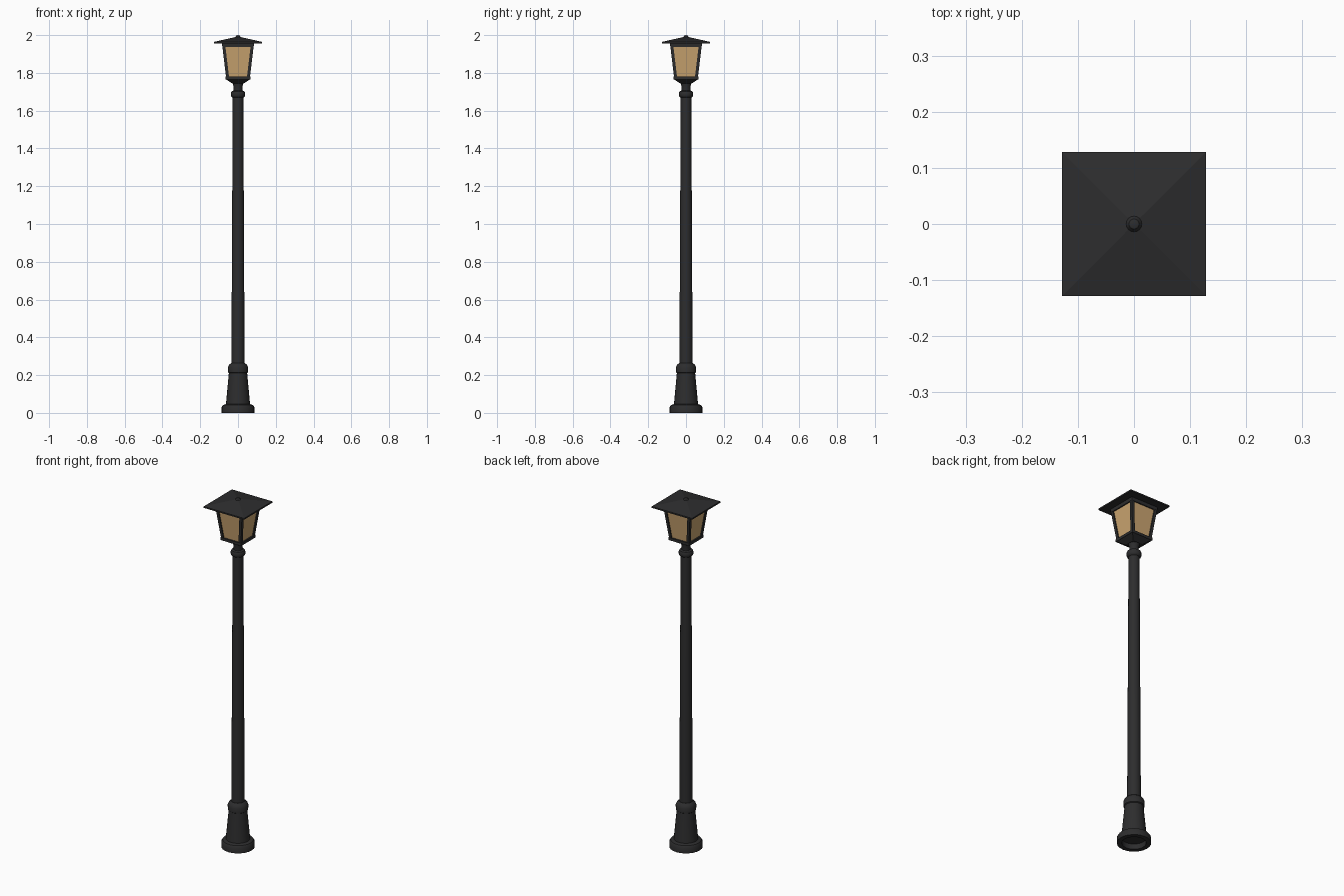
import bpy, bmesh, math

if "Cube" in bpy.data.objects:
    bpy.data.objects.remove(bpy.data.objects["Cube"], do_unlink=True)


def make_material(name, color):
    mat = bpy.data.materials.new(name)
    mat.use_nodes = True
    mat.diffuse_color = color
    mat.node_tree.nodes["Principled BSDF"].inputs["Base Color"].default_value = color
    return mat


iron = make_material("black iron", (0.026, 0.026, 0.027, 1))
glass = make_material("amber glass", (0.60, 0.38, 0.165, 1))


def finish(name, bm, mat, smooth=False):
    bmesh.ops.recalc_face_normals(bm, faces=bm.faces)
    mesh = bpy.data.meshes.new(name)
    bm.to_mesh(mesh)
    bm.free()
    mesh.materials.append(mat)
    obj = bpy.data.objects.new(name, mesh)
    bpy.context.collection.objects.link(obj)
    if smooth:
        bpy.ops.object.select_all(action="DESELECT")
        obj.select_set(True)
        bpy.context.view_layer.objects.active = obj
        bpy.ops.object.shade_smooth_by_angle(angle=math.radians(35))
    return obj


def lathe(name, profile, sides=24):
    """Spin a (radius, height) profile around the z axis."""
    bm = bmesh.new()
    verts = [bm.verts.new((r, 0, z)) for r, z in profile]
    edges = [bm.edges.new(pair) for pair in zip(verts, verts[1:])]
    bmesh.ops.spin(bm, geom=verts + edges, cent=(0, 0, 0), axis=(0, 0, 1),
                   angle=math.tau, steps=sides)
    bmesh.ops.remove_doubles(bm, verts=bm.verts, dist=1e-5)
    return finish(name, bm, iron, True)


def add_frustum(bm, low, high):
    """Add a square prism between two (x, y, z, half_width) sections."""
    rings = [[bm.verts.new((x + sx * h, y + sy * h, z))
              for sx, sy in ((-1, -1), (1, -1), (1, 1), (-1, 1))]
             for x, y, z, h in (low, high)]
    for ring in rings:
        bm.faces.new(ring)
    for i in range(4):
        j = (i + 1) % 4
        bm.faces.new((rings[0][i], rings[0][j], rings[1][j], rings[1][i]))


def frustum(name, z0, half0, z1, half1, mat=iron):
    bm = bmesh.new()
    add_frustum(bm, (0, 0, z0, half0), (0, 0, z1, half1))
    return finish(name, bm, mat)


# Base with a recessed underside
lathe("base_plinth", [(0, 0.03), (0.062, 0.03), (0.062, 0), (0.087, 0),
                      (0.087, 0.03), (0.08, 0.041), (0.064, 0.047), (0, 0.047)])
lathe("base_column", [(0.064, 0.045), (0.048, 0.215)])
lathe("base_collar", [(0.045, 0.208), (0.053, 0.214), (0.054, 0.24),
                      (0.048, 0.254), (0.036, 0.264), (0.033, 0.264)])

# Tapered pole, upper collar and neck
lathe("pole", [(0.035, 0.25), (0.028, 1.675)])
lathe("upper_collar", [(0.027, 1.668), (0.035, 1.673), (0.038, 1.68),
                       (0.038, 1.693), (0.034, 1.702), (0.024, 1.706)])
lathe("neck", [(0.024, 1.70), (0.024, 1.73), (0.03, 1.75)])

# Lantern body
frustum("lantern_cup", 1.745, 0.032, 1.765, 0.062)
frustum("bottom_rail", 1.765, 0.066, 1.78, 0.066)
frustum("lantern_panes", 1.775, 0.057, 1.95, 0.078, glass)
frustum("top_rail", 1.938, 0.083, 1.958, 0.085)

# Four leaning corner posts
posts = bmesh.new()
for sx in (-1, 1):
    for sy in (-1, 1):
        add_frustum(posts, (sx * 0.055, sy * 0.055, 1.775, 0.008),
                    (sx * 0.076, sy * 0.076, 1.95, 0.008))
finish("corner_posts", posts, iron)

# Roof and finial
frustum("roof_edge", 1.956, 0.128, 1.964, 0.128)
frustum("roof_slope", 1.964, 0.128, 1.99, 0.012)
lathe("finial", [(0.014, 1.98), (0.014, 1.99), (0.009, 1.997), (0, 2.0)], 16)
